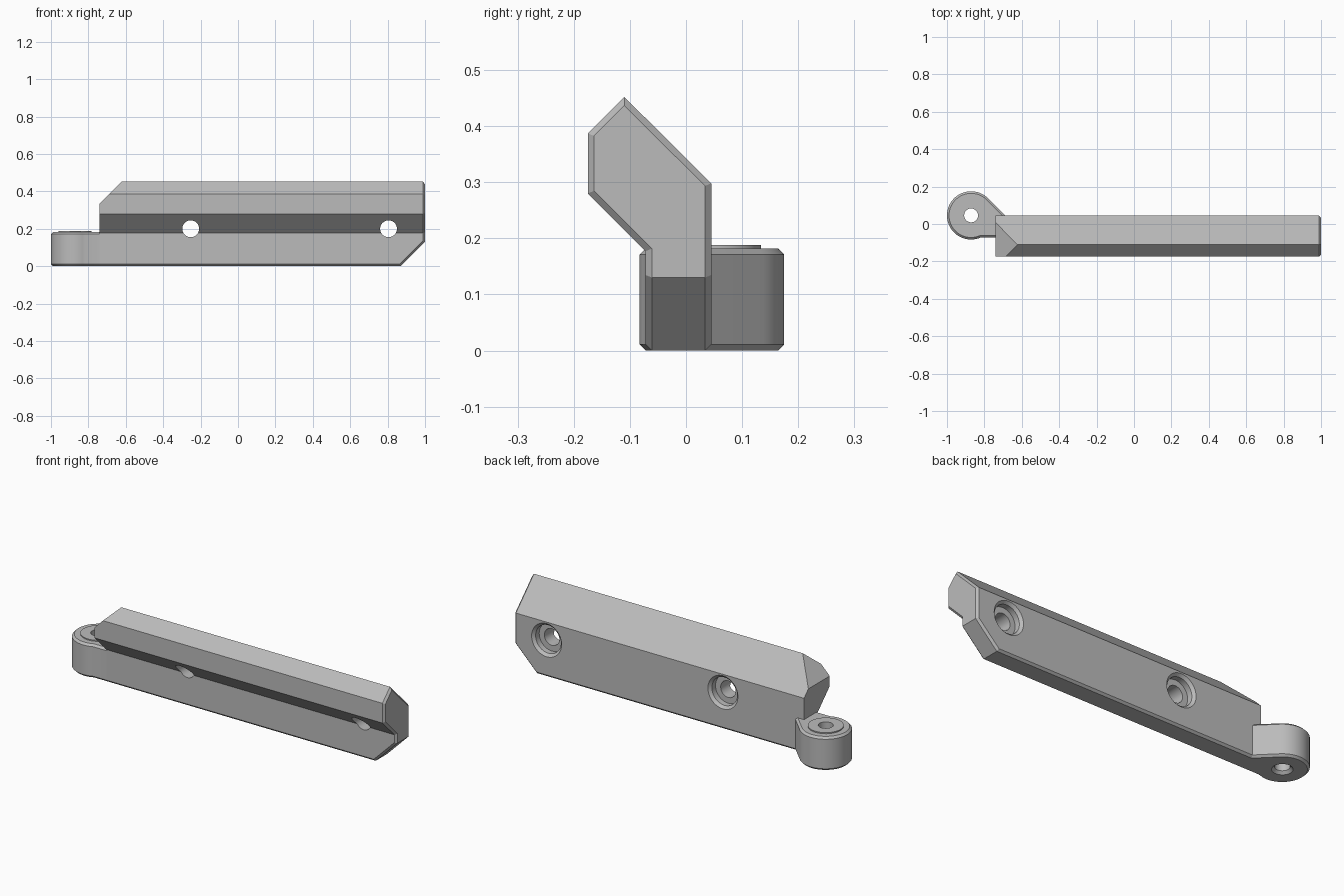
import bpy, bmesh, math
from mathutils import Matrix, Vector

if "Cube" in bpy.data.objects:
    bpy.data.objects.remove(bpy.data.objects["Cube"], do_unlink=True)

grey = bpy.data.materials.new("plain_grey")
grey.use_nodes = True
grey.diffuse_color = (0.5, 0.5, 0.5, 1)
grey.node_tree.nodes["Principled BSDF"].inputs["Base Color"].default_value = (0.5, 0.5, 0.5, 1)

CHAMFER = 0.011
FRONT, BACK = -0.072, 0.045          # faces of the lower bar
LEFT, RIGHT = -0.74, 1.0             # ends of the bar
PIVOT = Vector((-0.871, 0.046, 0))   # hinge axis
RADIUS = 0.129


def finish(bm, name):
    bmesh.ops.recalc_face_normals(bm, faces=bm.faces[:])
    mesh = bpy.data.meshes.new(name)
    bm.to_mesh(mesh)
    bm.free()
    mesh.materials.append(grey)
    obj = bpy.data.objects.new(name, mesh)
    bpy.context.collection.objects.link(obj)
    return obj


def prism(points, direction):
    """Solid from a closed outline swept along a direction."""
    bm = bmesh.new()
    face = bm.faces.new([bm.verts.new(p) for p in points])
    swept = bmesh.ops.extrude_face_region(bm, geom=[face], use_keep_orig=True)
    verts = [g for g in swept["geom"] if isinstance(g, bmesh.types.BMVert)]
    bmesh.ops.translate(bm, verts=verts, vec=direction)
    bmesh.ops.recalc_face_normals(bm, faces=bm.faces[:])
    return bm


def lathe(name, profile, matrix, closed=False):
    """Solid of revolution from (radius, height) points."""
    bm = bmesh.new()
    verts = [bm.verts.new((r, 0, z)) for r, z in profile]
    edges = [bm.edges.new(pair) for pair in zip(verts, verts[1:])]
    if closed:
        edges.append(bm.edges.new((verts[-1], verts[0])))
    bmesh.ops.spin(bm, geom=verts + edges, axis=(0, 0, 1), cent=(0, 0, 0),
                   angle=math.tau, steps=48)
    bmesh.ops.remove_doubles(bm, verts=bm.verts[:], dist=1e-4)
    bm.transform(matrix)
    return finish(bm, name)


def slice_off(bm, point, normal):
    """Cut the corner beyond a plane and cap it."""
    geom = bm.verts[:] + bm.edges[:] + bm.faces[:]
    bmesh.ops.bisect_plane(bm, geom=geom, dist=1e-5, plane_co=point,
                           plane_no=Vector(normal).normalized(), clear_outer=True)
    rim = [e for e in bm.edges if e.is_boundary]
    bmesh.ops.contextual_create(bm, geom=rim)
    bmesh.ops.recalc_face_normals(bm, faces=bm.faces[:])


def bevel_around(bm, rule):
    """Chamfer the border of the faces chosen by a rule."""
    bm.normal_update()
    chosen = {f for f in bm.faces if rule(f.normal)}
    edges = [e for e in bm.edges if sum(f in chosen for f in e.link_faces) == 1]
    bmesh.ops.bevel(bm, geom=edges, offset=CHAMFER, offset_type='OFFSET',
                    segments=1, profile=0.5, affect='EDGES', clamp_overlap=False)


def cut(obj, cutter):
    cutter.hide_render = True
    mod = obj.modifiers.new("hole", 'BOOLEAN')
    mod.operation, mod.solver, mod.object = 'DIFFERENCE', 'EXACT', cutter
    bpy.context.view_layer.objects.active = obj
    bpy.ops.object.modifier_apply(modifier=mod.name)
    bpy.data.objects.remove(cutter, do_unlink=True)


# Bar with an angled upper jaw
section = [(BACK, 0), (BACK, 0.298), (-0.11, 0.452), (-0.175, 0.387),
           (-0.175, 0.28), (FRONT, 0.177), (FRONT, 0)]
bm = prism([(LEFT, y, z) for y, z in section], (RIGHT - LEFT, 0, 0))
tangent = PIVOT + RADIUS * Vector((math.sqrt(0.5), math.sqrt(0.5), 0))
slice_off(bm, (LEFT, 0, 0.335), (-1, 0, 1))     # sloped left end
slice_off(bm, tangent, (-1, 1, 0))              # corner beside the hinge
slice_off(bm, (RIGHT, 0, 0.13), (1, 0, -1))     # lower right corner
bevel_around(bm, lambda n: n.x > 0.5 or n.z < -0.9)
bar = finish(bm, "angled_bar")

# Counterbored screw holes, entered from the back
bore = [(0, -0.01), (0.1, -0.01), (0.076, 0.014), (0.076, 0.045),
        (0.045, 0.045), (0.045, 0.3), (0, 0.3)]
for x in (-0.253, 0.805):
    place = Matrix.Translation((x, BACK, 0.2)) @ Matrix.Rotation(math.pi / 2, 4, 'X')
    cut(bar, lathe("screw_hole_cutter", bore, place))

# Hinge knuckle: round end blending into the bar
start = math.pi / 4
stop = math.tau - math.asin((PIVOT.y - FRONT) / RADIUS)
steps = 40
outline = []
for i in range(steps + 1):
    a = start + (stop - start) * i / steps
    outline.append(PIVOT + RADIUS * Vector((math.cos(a), math.sin(a), 0)))
inner = -0.66
outline += [Vector((inner, FRONT, 0)),
            Vector((inner, tangent.x + tangent.y - inner, 0))]
bm = prism(outline, (0, 0, 0.182))
bevel_around(bm, lambda n: abs(n.z) > 0.9)
knuckle = finish(bm, "hinge_knuckle")
pin_hole = [(0, -0.01), (0.061, -0.01), (0.037, 0.014), (0.037, 0.3), (0, 0.3)]
cut(knuckle, lathe("pin_hole_cutter", pin_hole, Matrix.Translation(PIVOT)))

# Raised washer on top of the knuckle
ring = [(0.037, 0.18), (0.088, 0.18), (0.088, 0.188), (0.037, 0.188)]
washer = lathe("hinge_washer", ring, Matrix.Translation(PIVOT), closed=True)

# Smooth the round surfaces, keep the chamfers crisp
for obj in (bar, knuckle, washer):
    bpy.ops.object.select_all(action='DESELECT')
    obj.select_set(True)
    bpy.context.view_layer.objects.active = obj
    bpy.ops.object.shade_smooth_by_angle(angle=math.radians(30))
